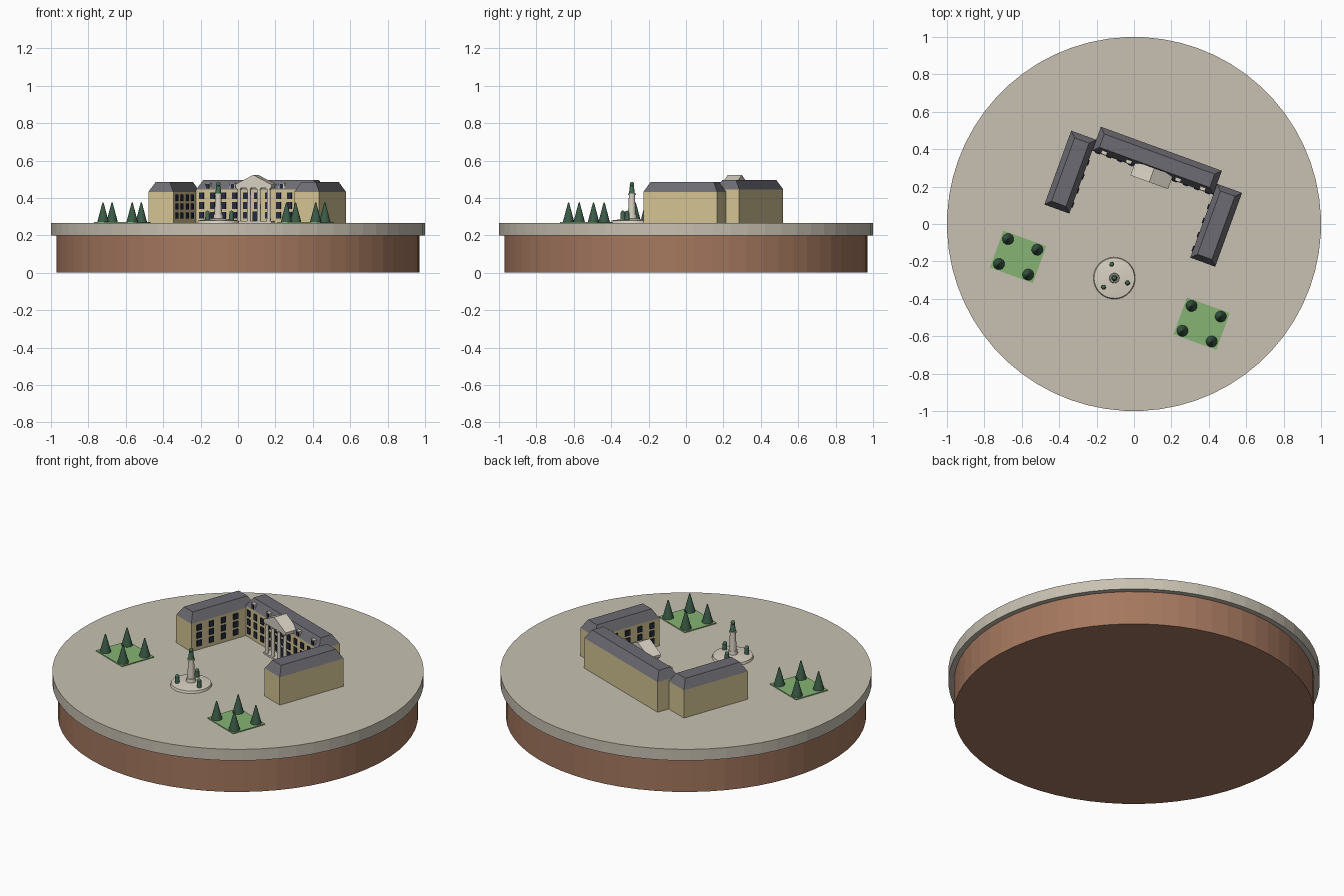
import bpy, bmesh
from math import radians, cos, sin
from mathutils import Matrix, Vector

if "Cube" in bpy.data.objects:
    bpy.data.objects.remove(bpy.data.objects["Cube"])

TURN = Matrix.Rotation(radians(-20), 4, 'Z')   # the whole estate is turned on its plinth
GROUND = 0.267


def material(name, rgb):
    linear = [(c / 255 / 12.92) if c < 10 else ((c / 255 + 0.055) / 1.055) ** 2.4 for c in rgb]
    mat = bpy.data.materials.new(name)
    mat.use_nodes = True
    mat.diffuse_color = (*linear, 1)
    mat.node_tree.nodes["Principled BSDF"].inputs["Base Color"].default_value = (*linear, 1)
    return mat


PAVING = material("paving stone", (200, 193, 178))
EARTH = material("brown earth", (165, 120, 95))
WALL = material("sandstone wall", (212, 196, 148))
ROOF = material("slate roof", (108, 107, 114))
GLASS = material("dark window", (38, 42, 60))
STONE = material("pale stone", (216, 208, 194))
GRASS = material("lawn green", (134, 180, 114))
LEAF = material("conifer green", (58, 90, 70))
BRONZE = material("weathered bronze", (70, 108, 86))


def finish(name, bm, mat, smooth=False):
    mesh = bpy.data.meshes.new(name)
    bmesh.ops.recalc_face_normals(bm, faces=bm.faces)
    bm.to_mesh(mesh)
    bm.free()
    mesh.materials.append(mat)
    obj = bpy.data.objects.new(name, mesh)
    bpy.context.collection.objects.link(obj)
    obj.matrix_world = TURN
    if smooth:
        bpy.ops.object.select_all(action='DESELECT')
        obj.select_set(True)
        bpy.context.view_layer.objects.active = obj
        bpy.ops.object.shade_smooth_by_angle(angle=radians(40))
    return obj


def add_box(bm, centre, size, top_inset=0):
    """Box standing on centre; top_inset slopes its sides inward."""
    verts = bmesh.ops.create_cube(bm, size=1)["verts"]
    for v in verts:
        inset = top_inset if v.co.z > 0 else 0
        x, y = [v.co[i] * (size[i] - 2 * inset) for i in (0, 1)]
        v.co = Vector(centre) + Vector((x, y, (v.co.z + 0.5) * size[2]))


def add_cone(bm, centre, r1, r2, height, sides=16):
    shift = Matrix.Translation(Vector(centre) + Vector((0, 0, height / 2)))
    bmesh.ops.create_cone(bm, cap_ends=True, segments=sides, radius1=r1, radius2=r2,
                          depth=height, matrix=shift)


def add_ball(bm, centre, radius):
    bmesh.ops.create_uvsphere(bm, u_segments=12, v_segments=8, radius=radius,
                              matrix=Matrix.Translation(centre))


def box(name, centre, size, mat, top_inset=0):
    bm = bmesh.new()
    add_box(bm, centre, size, top_inset)
    return finish(name, bm, mat)


def cone(name, centre, r1, r2, height, mat, sides=16, smooth=True):
    bm = bmesh.new()
    add_cone(bm, centre, r1, r2, height, sides)
    return finish(name, bm, mat, smooth)


# Round plinth
cone("plinth_base", (0, 0, 0), 0.97, 0.97, 0.2, EARTH, 64, False)
cone("plinth_paving", (0, 0, 0.2), 1, 1, GROUND - 0.2, PAVING, 64, False)


# Building blocks with hipped, flat-topped roofs
def block(name, x, y, width, depth, eave, top):
    box(name + "_walls", (x, y, GROUND), (width, depth, eave - GROUND), WALL)
    box(name + "_roof", (x, y, eave), (width, depth, top - eave), ROOF, 0.03)


block("main_block", 0, 0.36, 0.688, 0.136, 0.446, 0.497)
FRONT = 0.292
for side, name in ((1, "left"), (-1, "right")):
    block(name + "_wing", side * 0.415, 0.144, 0.142, 0.42, 0.432, 0.484)
    # Courtyard windows of the wing
    bm = bmesh.new()
    for row in range(3):
        for col in range(4):
            add_box(bm, (side * 0.344, -0.016 + col * 0.08, 0.29 + row * 0.047),
                    (0.012, 0.03, 0.033))
    finish(name + "_wing_windows", bm, GLASS)

# Main front windows
bm = bmesh.new()
for row in range(3):
    for col in range(-5, 6):
        if col or row:
            add_box(bm, (col * 0.0625, FRONT, 0.29 + row * 0.052), (0.026, 0.012, 0.035))
finish("main_windows", bm, GLASS)
box("main_door", (0, FRONT, GROUND), (0.044, 0.016, 0.06), GLASS)

# Dormers along the front of the main roof
frames, panes = bmesh.new(), bmesh.new()
for x in (-0.28, -0.14, 0.14, 0.28):
    add_box(frames, (x, 0.308, 0.446), (0.032, 0.026, 0.034))
    add_box(panes, (x, 0.294, 0.45), (0.02, 0.006, 0.024))
finish("dormers", frames, STONE)
finish("dormer_windows", panes, GLASS)

# Portico: step, columns, beam and gabled pediment
box("portico_step", (0, 0.266, GROUND), (0.205, 0.054, 0.01), STONE)
bm = bmesh.new()
for i in range(4):
    x = -0.084 + i * 0.056
    add_cone(bm, (x, 0.25, GROUND + 0.01), 0.011, 0.009, 0.175, 12)
    add_box(bm, (x, 0.25, 0.446), (0.024, 0.022, 0.008))
finish("portico_columns", bm, STONE, True)
box("portico_beam", (0, 0.268, 0.452), (0.205, 0.056, 0.02), STONE)
bm = bmesh.new()
gable = [bm.verts.new((x, 0.238, z)) for x, z in ((-0.107, 0.47), (0.107, 0.47), (0, 0.523))]
face = bm.faces.new(gable)
grown = bmesh.ops.extrude_face_region(bm, geom=[face])["geom"]
bmesh.ops.translate(bm, vec=(0, 0.08, 0),
                    verts=[g for g in grown if isinstance(g, bmesh.types.BMVert)])
finish("portico_pediment", bm, STONE)

# Monument: stepped round base, pillar, bronze figure and three attendants
MY = -0.308
cone("monument_base", (0, MY, GROUND), 0.112, 0.108, 0.013, STONE, 32)
cone("monument_mound", (0, MY, GROUND + 0.013), 0.104, 0.03, 0.01, STONE, 32)
bm = bmesh.new()
add_cone(bm, (0, MY, 0.285), 0.028, 0.025, 0.025)
add_cone(bm, (0, MY, 0.31), 0.021, 0.016, 0.105)
add_cone(bm, (0, MY, 0.415), 0.021, 0.021, 0.008)
finish("monument_pillar", bm, STONE, True)
bm = bmesh.new()
add_cone(bm, (0, MY, 0.423), 0.016, 0.011, 0.042, 12)
add_ball(bm, (0, MY, 0.473), 0.012)
finish("monument_figure", bm, BRONZE, True)
bm = bmesh.new()
for i in range(3):
    a = radians(120 * i)
    x, y = 0.075 * cos(a), MY + 0.075 * sin(a)
    add_cone(bm, (x, y, 0.28), 0.013, 0.012, 0.036, 12)
    add_ball(bm, (x, y, 0.32), 0.012)
finish("monument_attendants", bm, BRONZE, True)

# Lawns with four conifers each
for side, name in ((1, "left"), (-1, "right")):
    cx, cy = side * 0.522, -0.377
    box(name + "_lawn", (cx, cy, GROUND), (0.244, 0.21, 0.005), GRASS)
    bm = bmesh.new()
    for sx in (-1, 1):
        for sy in (-1, 1):
            add_cone(bm, (cx + sx * 0.083, cy + sy * 0.071, GROUND + 0.004),
                     0.031, 0.003, 0.104, 12)
    finish(name + "_conifers", bm, LEAF, True)
